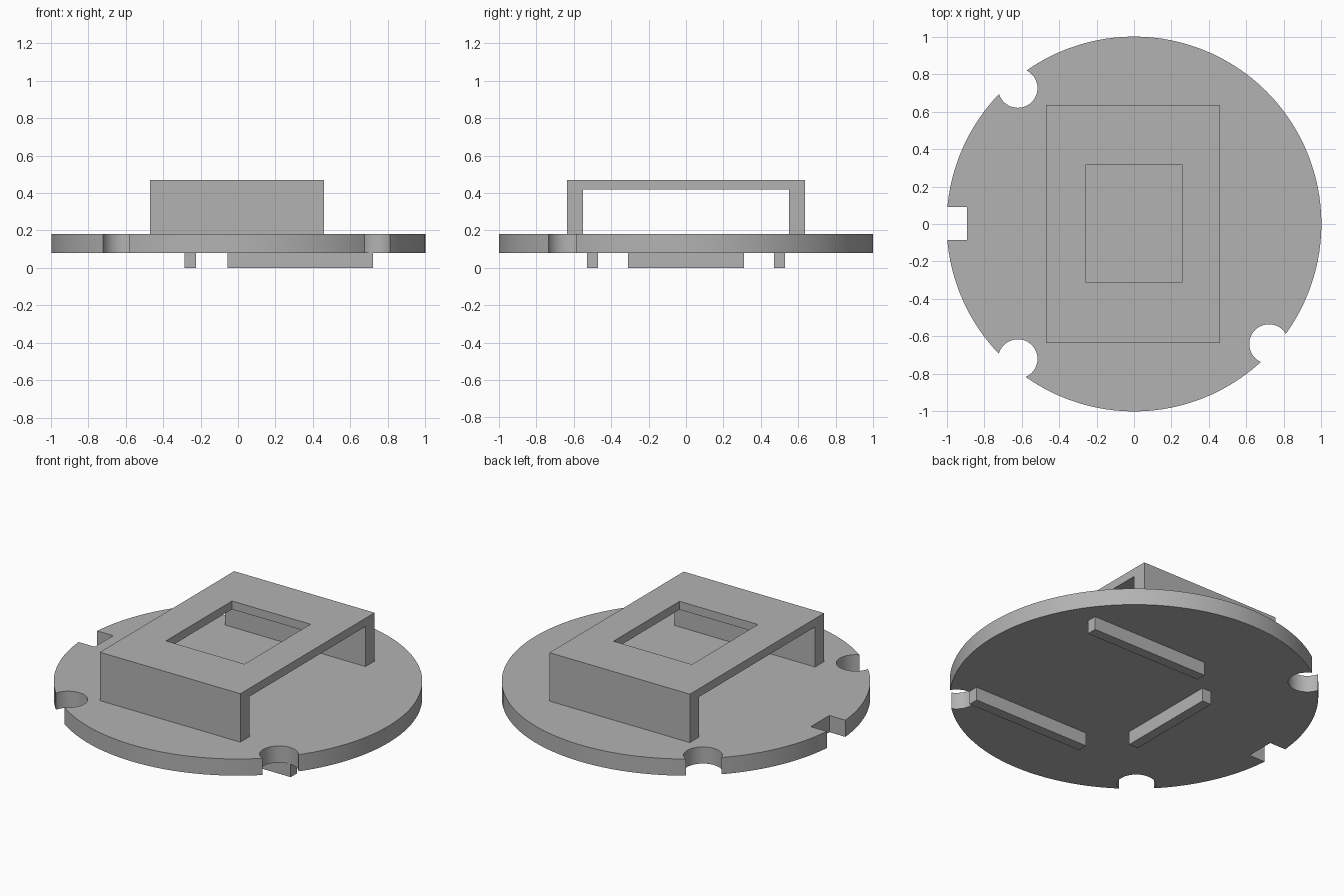
import bpy, bmesh, math

cube = bpy.data.objects.get("Cube")
if cube:
    bpy.data.objects.remove(cube, do_unlink=True)

GREY = (0.45, 0.45, 0.45, 1.0)
grey = bpy.data.materials.new("plain grey")
grey.use_nodes = True
grey.diffuse_color = GREY
grey.node_tree.nodes["Principled BSDF"].inputs["Base Color"].default_value = GREY


def prism(name, outline, base, offset):
    """Solid made by sweeping a flat outline along an offset."""
    bm = bmesh.new()
    face = bm.faces.new([bm.verts.new(p) for p in outline])
    swept = bmesh.ops.extrude_face_region(bm, geom=[face])["geom"]
    verts = [v for v in swept if isinstance(v, bmesh.types.BMVert)]
    bmesh.ops.translate(bm, verts=verts, vec=offset)
    bmesh.ops.translate(bm, verts=bm.verts[:], vec=base)
    bmesh.ops.recalc_face_normals(bm, faces=bm.faces[:])
    mesh = bpy.data.meshes.new(name)
    bm.to_mesh(mesh)
    bm.free()
    mesh.materials.append(grey)
    obj = bpy.data.objects.new(name, mesh)
    bpy.context.collection.objects.link(obj)
    return obj


def box(name, x0, x1, y0, y1, z0, z1):
    outline = [(x0, y0, z0), (x1, y0, z0), (x1, y1, z0), (x0, y1, z0)]
    return prism(name, outline, (0, 0, 0), (0, 0, z1 - z0))


def cylinder(name, x, y, radius, z0, z1, sides):
    angles = [math.tau * i / sides for i in range(sides)]
    outline = [(radius * math.cos(a), radius * math.sin(a), 0) for a in angles]
    return prism(name, outline, (x, y, z0), (0, 0, z1 - z0))


def cut(target, cutters):
    """Subtract the cutters, then discard them."""
    for cutter in cutters:
        cutter.hide_render = True
        mod = target.modifiers.new("cut", "BOOLEAN")
        mod.operation = "DIFFERENCE"
        mod.solver = "EXACT"
        mod.object = cutter
    bpy.context.view_layer.update()
    graph = bpy.context.evaluated_depsgraph_get()
    mesh = bpy.data.meshes.new_from_object(target.evaluated_get(graph))
    target.modifiers.clear()
    target.data = mesh
    for cutter in cutters:
        bpy.data.objects.remove(cutter, do_unlink=True)


BOTTOM, TOP = 0.08, 0.18

# Round base with three round rim notches and one square keyway
base = cylinder("round_base", 0, 0, 1.0, BOTTOM, TOP, 128)
notches = [cylinder("notch_cutter", x, y, 0.105, 0, 0.3, 48)
           for x, y in [(-0.62, 0.725), (-0.62, -0.72), (0.72, -0.64)]]
notches.append(box("keyway_cutter", -1.2, -0.89, -0.085, 0.09, 0, 0.3))
cut(base, notches)

# Bridge: an arch profile swept along x, with a window in its top
half = [(0.635, TOP), (0.635, 0.47)]
inner = [(0.55, 0.42), (0.55, TOP)]
arch = half + [(-y, z) for y, z in reversed(half)]
arch += [(-y, z) for y, z in reversed(inner)] + inner
bridge = prism("bridge", [(0, y, z) for y, z in arch], (-0.47, 0, 0), (0.93, 0, 0))
cut(bridge, [box("window_cutter", -0.26, 0.26, -0.31, 0.315, 0.3, 0.6)])

# Locating ribs under the base
box("cross_rib", -0.285, -0.225, -0.31, 0.31, 0, BOTTOM)
for name, side in (("back_rib", 1), ("front_rib", -1)):
    y0, y1 = sorted((side * 0.47, side * 0.53))
    box(name, -0.055, 0.72, y0, y1, 0, BOTTOM)

# Smooth round walls, crisp edges
bpy.ops.object.select_all(action="DESELECT")
base.select_set(True)
bpy.context.view_layer.objects.active = base
bpy.ops.object.shade_smooth_by_angle(angle=math.radians(30))
